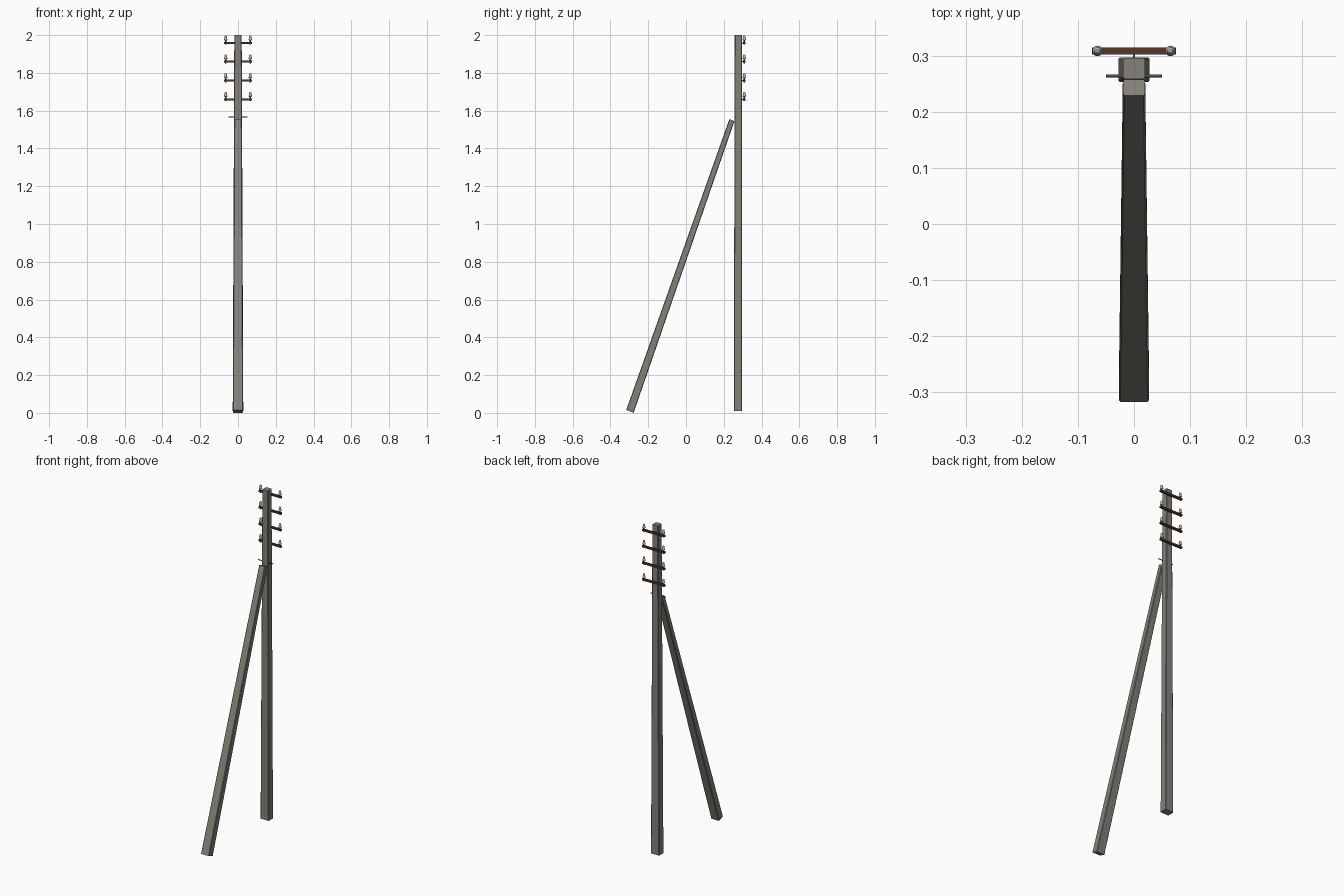
import bpy, bmesh, math
from mathutils import Vector, Matrix

if "Cube" in bpy.data.objects:
    bpy.data.objects.remove(bpy.data.objects["Cube"])


def material(name, rgb):
    m = bpy.data.materials.new(name)
    m.diffuse_color = (*rgb, 1)
    m.use_nodes = True
    m.node_tree.nodes["Principled BSDF"].inputs["Base Color"].default_value = m.diffuse_color
    return m


CONCRETE = material("weathered concrete", (0.23, 0.22, 0.19))
RUST = material("rusty brown steel", (0.10, 0.036, 0.02))
GLASS = material("pale insulator", (0.50, 0.53, 0.51))
STEEL = material("dark steel", (0.10, 0.10, 0.095))


def finish(bm, name, mat):
    bmesh.ops.recalc_face_normals(bm, faces=bm.faces[:])
    me = bpy.data.meshes.new(name)
    bm.to_mesh(me)
    bm.free()
    me.materials.append(mat)
    ob = bpy.data.objects.new(name, me)
    bpy.context.collection.objects.link(ob)
    return ob


def beam(name, a, b, half_a, half_b, bevel, mat):
    """Tapered square beam from a to b; half sizes are (x, depth)."""
    a, b = Vector(a), Vector(b)
    side = Vector((1, 0, 0))
    depth = (b - a).normalized().cross(side)
    bm = bmesh.new()
    rings = []
    for p, h in ((a, half_a), (b, half_b)):
        rings.append([bm.verts.new(p + side * h[0] * i + depth * h[1] * j)
                      for i, j in ((-1, -1), (1, -1), (1, 1), (-1, 1))])
    long_edges = []
    for i in range(4):
        j = (i + 1) % 4
        bm.faces.new((rings[0][i], rings[0][j], rings[1][j], rings[1][i]))
    for r in rings:
        bm.faces.new(r)
    for i in range(4):
        long_edges.append(bm.edges.get((rings[0][i], rings[1][i])))
    if bevel:
        bmesh.ops.bevel(bm, geom=long_edges, offset=bevel, segments=1, affect='EDGES')
    return finish(bm, name, mat)


def box(name, centre, size, mat):
    bm = bmesh.new()
    bmesh.ops.create_cube(bm, size=1, matrix=Matrix.Translation(centre) @ Matrix.Diagonal((*size, 1)))
    return finish(bm, name, mat)


def lathe(name, centre, profile, mat, n=12):
    bm = bmesh.new()
    rings = [[bm.verts.new((centre[0] + r * math.cos(2 * math.pi * k / n),
                            centre[1] + r * math.sin(2 * math.pi * k / n),
                            centre[2] + z)) for k in range(n)] for r, z in profile]
    for lo, hi in zip(rings, rings[1:]):
        for k in range(n):
            bm.faces.new((lo[k], lo[(k + 1) % n], hi[(k + 1) % n], hi[k]))
    bm.faces.new(rings[0])
    bm.faces.new(rings[-1])
    ob = finish(bm, name, mat)
    for p in ob.data.polygons:
        p.use_smooth = len(p.vertices) == 4
    return ob


# Upright post and the leaning brace
beam("upright_post", (0, 0.275, 0.01), (0, 0.277, 2.0), (0.028, 0.022), (0.0195, 0.019), 0.003, CONCRETE)
beam("leaning_brace", (0, -0.297, 0.0075), (0, 0.243, 1.55), (0.027, 0.021), (0.02, 0.0145), 0.003, CONCRETE)

# Through bolt at the top of the brace
bolt = lathe("brace_bolt", (0, 0, 0), [(0.0025, -0.05), (0.0025, 0.05)], STEEL, 8)
bolt.data.transform(Matrix.Translation((0, 0.264, 1.566)) @ Matrix.Rotation(math.pi / 2, 4, 'Y'))

# Four crossarms, each with a fixing and two pin insulators
SHELL = [(0.005, 0.013), (0.0085, 0.014), (0.0095, 0.018), (0.007, 0.024),
         (0.0055, 0.027), (0.0068, 0.030), (0.0062, 0.035), (0.003, 0.038)]
for n, z in enumerate((1.66, 1.76, 1.86, 1.959), 1):
    box(f"crossarm_{n}", (0, 0.3085, z), (0.15, 0.012, 0.011), RUST)
    box(f"arm_fixing_{n}", (0, 0.299, z), (0.004, 0.012, 0.006), STEEL)
    for s, side in ((-1, "left"), (1, "right")):
        lathe(f"insulator_pin_{side}_{n}", (s * 0.065, 0.3085, z), [(0.0028, -0.01), (0.0028, 0.016)], STEEL, 8)
        lathe(f"insulator_{side}_{n}", (s * 0.065, 0.3085, z), SHELL, GLASS)
